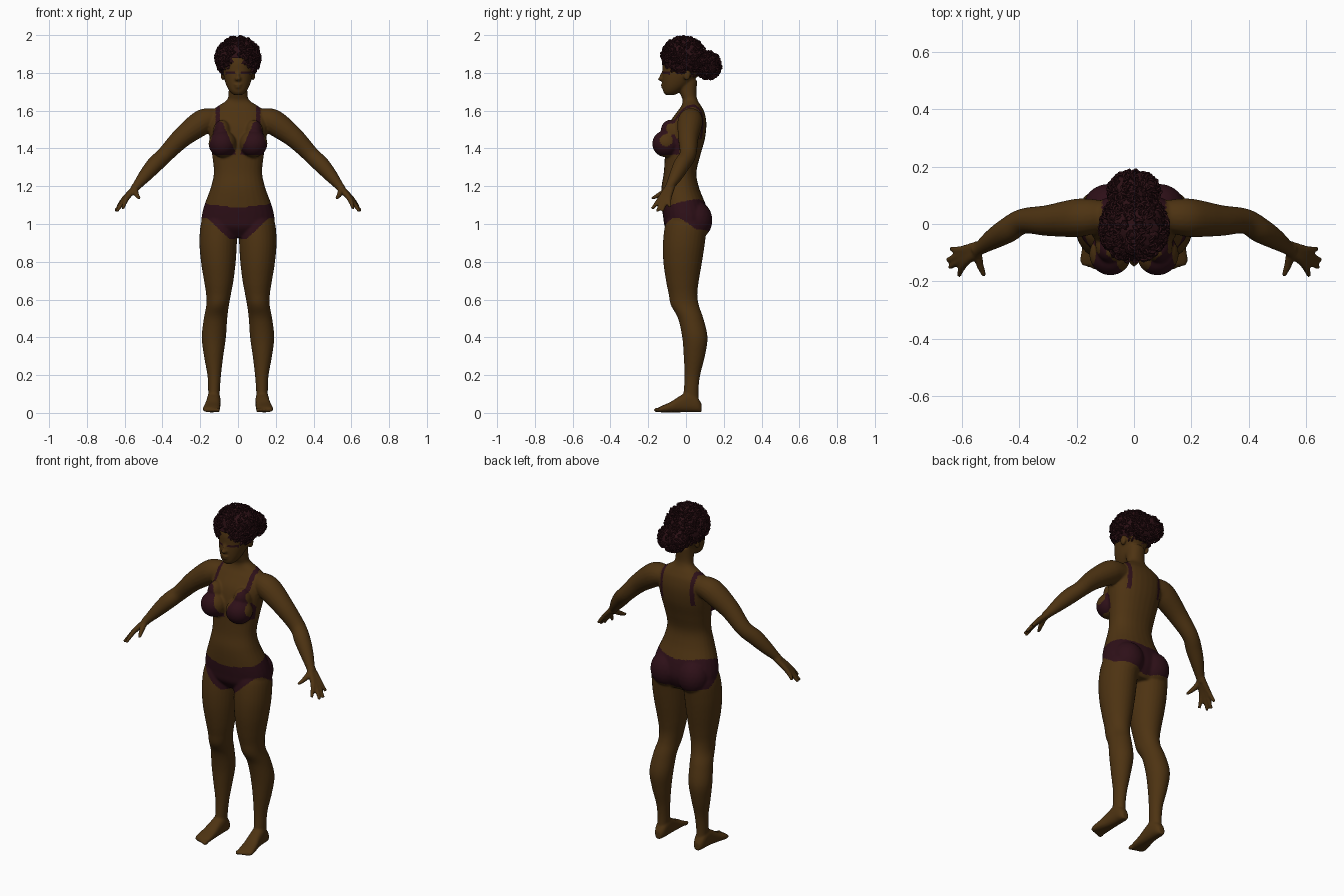
import bpy, bmesh, math, random
from mathutils import Vector, Matrix

random.seed(4)
cube = bpy.data.objects.get("Cube")
if cube:
    bpy.data.objects.remove(cube, do_unlink=True)


def material(name, colour):
    mat = bpy.data.materials.new(name)
    mat.use_nodes = True
    mat.diffuse_color = (*colour, 1)
    bsdf = mat.node_tree.nodes["Principled BSDF"]
    bsdf.inputs["Base Color"].default_value = (*colour, 1)
    bsdf.inputs["Roughness"].default_value = 0.8
    return mat


skin = material("brown skin", (0.075, 0.033, 0.006))
cloth = material("maroon cloth", (0.027, 0.005, 0.009))
hair_mat = material("dark hair", (0.024, 0.005, 0.007))


def make_object(name, bm, *mats):
    mesh = bpy.data.meshes.new(name)
    bm.to_mesh(mesh)
    bm.free()
    for mat in mats:
        mesh.materials.append(mat)
    obj = bpy.data.objects.new(name, mesh)
    bpy.context.collection.objects.link(obj)
    return obj


def spline(rows, steps):
    """Catmull-Rom interpolation through rows of numbers."""
    out = []
    for i in range(len(rows) - 1):
        quad = [rows[max(i - 1, 0)], rows[i], rows[i + 1], rows[min(i + 2, len(rows) - 1)]]
        for s in range(steps):
            t = s / steps
            out.append([b + t / 2 * (c - a + t * (2*a - 5*b + 4*c - d + t * (3*(b - c) + d - a)))
                        for a, b, c, d in zip(*quad)])
    return out + [rows[-1]]


def loft(bm, rings, power=1.0, count=28):
    """Skin a closed tube over (centre, u, v) rings."""
    loops = []
    for centre, u, v in rings:
        loop = []
        for k in range(count):
            c, s = math.cos(math.tau * k / count), math.sin(math.tau * k / count)
            c, s = (math.copysign(abs(w) ** power, w) for w in (c, s))
            loop.append(bm.verts.new(centre + u * c + v * s))
        loops.append(loop)
    for lo, hi in zip(loops, loops[1:]):
        for k in range(count):
            n = (k + 1) % count
            bm.faces.new((lo[k], lo[n], hi[n], hi[k]))
    bm.faces.new(loops[0][::-1])
    bm.faces.new(loops[-1])


def upright(bm, rows, power=1.0):
    """Loft horizontal rings given as height, centre x, half width, front y, back y."""
    loft(bm, [(Vector((cx, (f + b) / 2, z)), Vector((w, 0, 0)), Vector((0, (b - f) / 2, 0)))
              for z, cx, w, f, b in spline(rows, 5)], power)


def limb(bm, rows, steps=5, count=20):
    """Round tube along x, y, z, radius rows."""
    pts = spline(rows, steps)
    rings = []
    for i, p in enumerate(pts):
        tangent = Vector(pts[min(i + 1, len(pts) - 1)][:3]) - Vector(pts[max(i - 1, 0)][:3])
        u = tangent.cross(Vector((0, 1, 0.2))).normalized()
        v = tangent.cross(u).normalized()
        rings.append((Vector(p[:3]), u * p[3], v * p[3]))
    loft(bm, rings, count=count)


def ball(bm, centre, radii, turn=0):
    mat = Matrix.Translation(centre) @ Matrix.Rotation(turn, 4, 'X') @ Matrix.Diagonal((*radii, 1))
    bmesh.ops.create_icosphere(bm, subdivisions=3, radius=1, matrix=mat)


# Torso and neck
bm = bmesh.new()
upright(bm, [(.93, 0, .13, -.07, .08), (.98, 0, .185, -.11, .11), (1.03, 0, .193, -.12, .12),
             (1.1, 0, .178, -.128, .105), (1.19, 0, .145, -.13, .07), (1.27, 0, .128, -.118, .055),
             (1.36, 0, .136, -.112, .075), (1.45, 0, .15, -.11, .1), (1.53, 0, .158, -.09, .108),
             (1.59, 0, .145, -.05, .098), (1.625, 0, .105, -.025, .08), (1.655, 0, .06, -.018, .062),
             (1.69, 0, .05, -.03, .055), (1.76, 0, .05, -.05, .06)], 0.9)

# Head, nose, lips
upright(bm, [(1.683, 0, .022, -.108, -.06), (1.7, 0, .042, -.12, -.03), (1.73, 0, .06, -.124, .01),
             (1.77, 0, .073, -.126, .05), (1.81, 0, .08, -.125, .08), (1.86, 0, .084, -.123, .088),
             (1.91, 0, .077, -.105, .08), (1.95, 0, .045, -.06, .045)], 0.92)
ball(bm, (0, -.128, 1.768), (.017, .021, .012))
ball(bm, (0, -.122, 1.785), (.009, .017, .026), -0.25)
ball(bm, (0, -.121, 1.737), (.022, .014, .007))
ball(bm, (0, -.119, 1.725), (.019, .014, .007))

for side in (1, -1):
    # Ear, bust, seat
    ball(bm, (side * .08, .005, 1.79), (.012, .02, .03))
    ball(bm, (side * .082, -.105, 1.425), (.074, .074, .072))
    ball(bm, (side * .085, -.07, 1.48), (.05, .06, .075), 0.5)
    ball(bm, (side * .088, .055, 1.02), (.09, .085, .1))
    # Leg
    upright(bm, [(z, side * cx, w, f, b) for z, cx, w, f, b in (
        (.06, .128, .03, -.02, .068), (.12, .127, .031, -.012, .066), (.2, .126, .036, -.008, .075),
        (.3, .129, .051, -.012, .1), (.4, .128, .064, -.02, .114), (.5, .119, .062, -.042, .092),
        (.57, .108, .06, -.08, .068), (.63, .103, .066, -.092, .06), (.7, .102, .078, -.106, .068),
        (.8, .104, .092, -.12, .085), (.9, .105, .099, -.122, .1), (1.0, .1, .097, -.11, .11),
        (1.06, .09, .08, -.09, .09))])
    # Foot with toes
    loft(bm, [(Vector((side * cx, y, top / 2 + .003)), Vector((w, 0, 0)), Vector((0, 0, top / 2)))
              for y, cx, w, top in spline([(.082, .128, .018, .045), (.06, .128, .031, .08),
                                           (.02, .128, .036, .11), (-.03, .131, .038, .088),
                                           (-.08, .137, .043, .056), (-.125, .141, .046, .036),
                                           (-.145, .14, .04, .026)], 4)], 0.8)
    for k in range(5):
        ball(bm, (side * (.107 + .017 * k), -.15 + .0065 * k, .015),
             (.012 - .001 * k, .022, .013 - .001 * k))
    # Arm
    limb(bm, [(side * x, y, z, r) for x, y, z, r in (
        (.09, .03, 1.555, .05), (.16, .025, 1.55, .064), (.21, .02, 1.525, .066),
        (.3, .012, 1.455, .054), (.385, .01, 1.368, .044), (.44, -.022, 1.315, .044),
        (.49, -.052, 1.258, .036), (.535, -.083, 1.203, .024), (.55, -.092, 1.185, .023))])
    # Palm and fingers
    tips = ((.61, -.18, 1.08), (.643, -.152, 1.066), (.65, -.125, 1.068), (.638, -.086, 1.09))
    for k, tip in enumerate(tips):
        knuckle = (.588 + .004 * k, -.135 + .015 * k, 1.137)
        limb(bm, [(side * x, y, z, r) for (x, y, z), r in (
            ((.54, -.095 + .007 * k, 1.195), .017), (knuckle, .0145), (tip, .0085))], 6, 10)
    limb(bm, [(side * x, y, z, r) for x, y, z, r in (
        (.545, -.095, 1.185, .016), (.537, -.14, 1.155, .014), (.52, -.182, 1.135, .008))], 5, 10)

# Fuse everything into one smooth skin
bmesh.ops.recalc_face_normals(bm, faces=bm.faces)
body = make_object("body", bm, skin, cloth, hair_mat)
remesh = body.modifiers.new("fuse", 'REMESH')
remesh.mode = 'VOXEL'
remesh.voxel_size = 0.0062
soften = body.modifiers.new("soften", 'SMOOTH')
soften.factor = 0.5
soften.iterations = 4
bpy.context.view_layer.objects.active = body
for mod in ("fuse", "soften"):
    bpy.ops.object.modifier_apply(modifier=mod)


def body_colour(p):
    a, y, z = abs(p.x), p.y, p.z
    # Briefs: high-cut in front, full at the back
    if a < 0.25 and 0.88 < z < 1.15:
        back = min(max((y + 0.07) / 0.12, 0), 1)
        top = 1.085 + 0.12 * a + 0.03 * back
        front_cut = 0.92 + max(0, a - 0.045) * 0.95
        rear_cut = 0.945 + 0.15 * a
        if front_cut * (1 - back) + rear_cut * back < z < top:
            return 1
    # Triangle cups
    if y < -0.035 and 1.365 < z < 1.54:
        rise = (z - 1.365) / 0.175
        if 0.008 + 0.075 * rise < a < 0.168 - 0.055 * rise:
            return 1
    # Shoulder straps
    if z > 1.45 and a < 0.13 and (y > 0.03 or z > 1.52):
        if abs(a - (0.107 if y < 0.03 else 0.1)) < 0.011:
            return 1
    # Brows and lashes
    if y < -0.08 and 0.014 < a < 0.066 and abs(z - 1.801 + 0.1 * (a - 0.04)) < 0.007:
        return 2
    return 0


for poly in body.data.polygons:
    poly.use_smooth = True
    poly.material_index = body_colour(poly.center)


# Curly hair: a rough core covered in small ringlets
def bare(p):
    """True over the open face and neck."""
    if p.y < -0.05:
        arch = 1.885 - 30 * p.x * p.x if abs(p.x) < 0.052 else 1.805
        return p.z < arch
    return p.z < 1.765 + max(0, -p.y) * 0.6


def ringlet(bm, centre, normal, size):
    tilt = Vector([random.uniform(-1, 1) for _ in range(3)])
    axis = (normal.cross(tilt) + normal * 0.35).normalized()
    u = axis.orthogonal().normalized()
    v = axis.cross(u)
    rows = []
    for i in range(9):
        ang = math.tau * i / 9
        out = u * math.cos(ang) + v * math.sin(ang)
        rows.append([bm.verts.new(centre + out * (size + 0.005 * math.cos(w)) + axis * 0.005 * math.sin(w))
                     for w in (0, math.tau / 4, math.tau / 2, math.tau * 3 / 4)])
    for i in range(9):
        for j in range(4):
            bm.faces.new((rows[i][j], rows[(i + 1) % 9][j],
                          rows[(i + 1) % 9][(j + 1) % 4], rows[i][(j + 1) % 4]))


def curls(name, centre, radii, count):
    bm = bmesh.new()
    ball(bm, centre, radii)
    for vert in bm.verts:
        vert.co += (vert.co - Vector(centre)) * random.uniform(-0.04, 0.04)
    doomed = [f for f in bm.faces if bare(f.calc_center_median())]
    bmesh.ops.delete(bm, geom=doomed, context='FACES')
    for _ in range(count):
        n = Vector([random.gauss(0, 1) for _ in range(3)]).normalized()
        spot = Vector(centre) + Vector([a * b for a, b in zip(n, radii)])
        if not bare(spot - Vector((0, 0, 0.008))):
            ringlet(bm, spot, n, random.uniform(0.006, 0.012))
    bmesh.ops.recalc_face_normals(bm, faces=bm.faces)
    return make_object(name, bm, hair_mat)


curls("curly_hair", (0, -.012, 1.878), (.113, .116, .108), 620)
curls("hair_bun", (0, .115, 1.84), (.085, .065, .068), 260)
